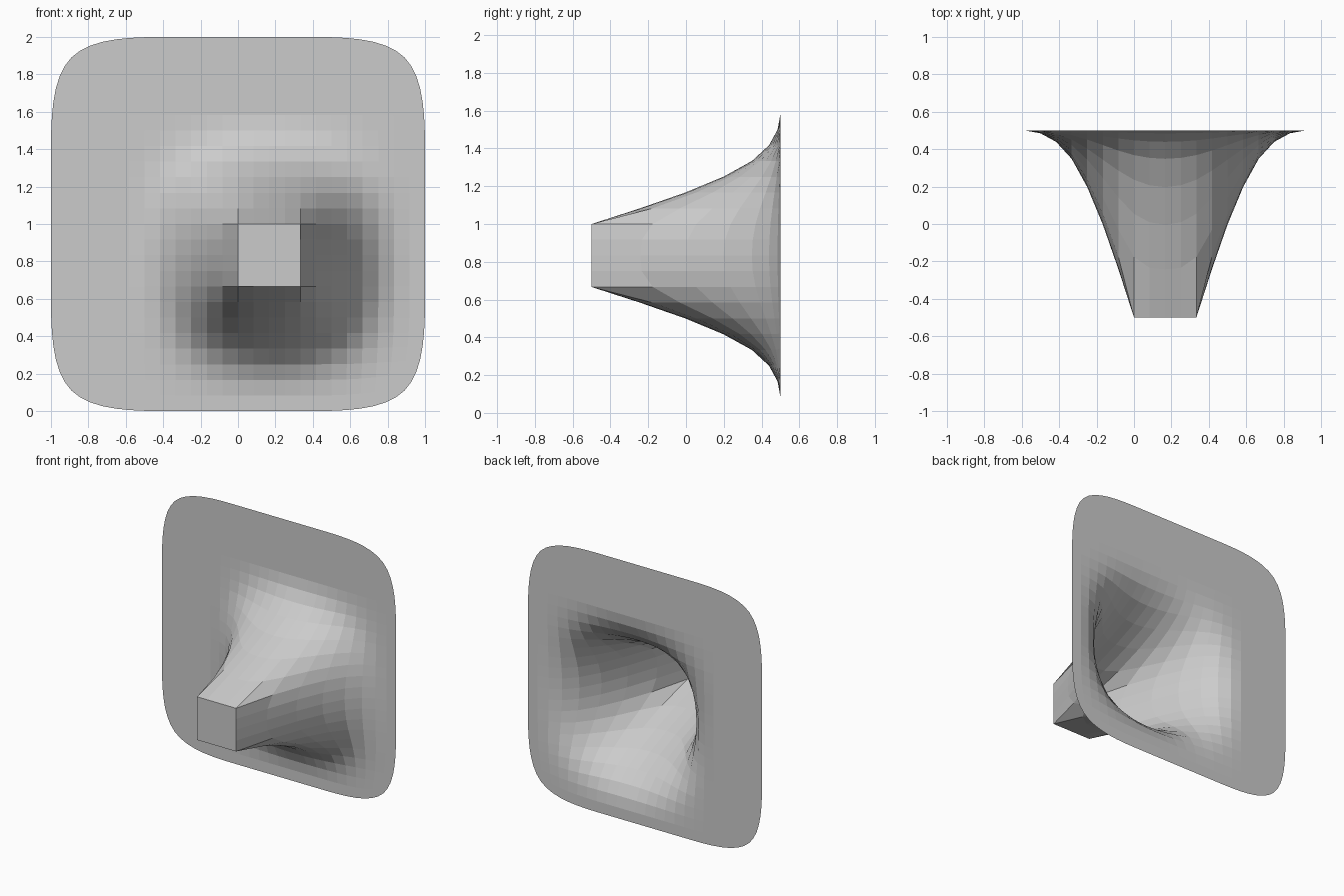
import bpy, bmesh
from mathutils import Matrix, Vector

if "Cube" in bpy.data.objects:
    bpy.data.objects.remove(bpy.data.objects["Cube"])


def subdivide(obj, levels):
    # Apply Catmull-Clark smoothing, without projecting to the limit surface
    mod = obj.modifiers.new("smooth", 'SUBSURF')
    mod.levels = mod.render_levels = levels
    mod.use_limit_surface = False
    bpy.context.view_layer.objects.active = obj
    bpy.ops.object.modifier_apply(modifier=mod.name)


# Upright 3 x 3 sheet at the back, front facing -y
mesh = bpy.data.meshes.new("funnel_sheet")
bm = bmesh.new()
bmesh.ops.create_grid(bm, x_segments=3, y_segments=3, size=1,
                      matrix=Matrix.Translation((0, 0.5, 1)) @ Matrix.Rotation(1.5707963268, 4, 'X'))
bm.to_mesh(mesh)
bm.free()
sheet = bpy.data.objects.new("funnel_sheet", mesh)
bpy.context.collection.objects.link(sheet)

# First smoothing rounds the corners and makes a 6 x 6 cage
subdivide(sheet, 1)

# Pull one cell forward and keep its rim and corners sharp
bm = bmesh.new()
bm.from_mesh(sheet.data)
edge_crease = bm.edges.layers.float.get("crease_edge") or bm.edges.layers.float.new("crease_edge")
vert_crease = bm.verts.layers.float.get("crease_vert") or bm.verts.layers.float.new("crease_vert")
target = Vector((1 / 6, 0.5, 5 / 6))
bm.faces.ensure_lookup_table()
tip = min(bm.faces, key=lambda f: (f.calc_center_median() - target).length)
for e in tip.edges:
    e[edge_crease] = 1
for v in tip.verts:
    v[vert_crease] = 1
    v.co.y -= 1
bm.to_mesh(sheet.data)
bm.free()

# Final smoothing forms the flared funnel, flat shaded
subdivide(sheet, 2)
for p in sheet.data.polygons:
    p.use_smooth = False
